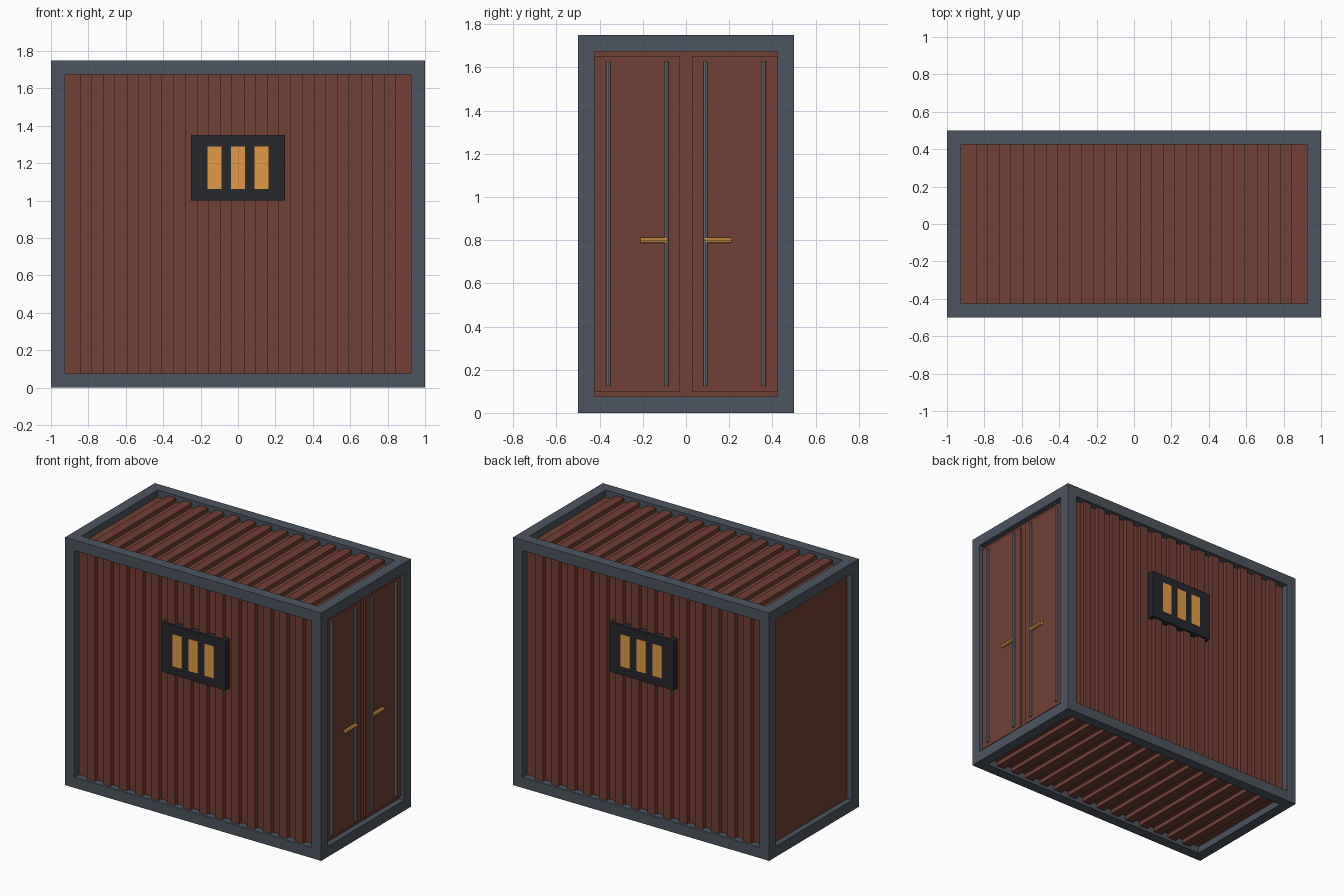
import bpy, bmesh
from mathutils import Matrix, Vector

if "Cube" in bpy.data.objects:
    bpy.data.objects.remove(bpy.data.objects["Cube"])

L, W, H, T = 1.0, 0.5, 1.75, 0.075      # half length, half width, height, beam size


def material(name, rgb):
    m = bpy.data.materials.new(name)
    m.diffuse_color = (*rgb, 1)
    m.use_nodes = True
    m.node_tree.nodes["Principled BSDF"].inputs["Base Color"].default_value = m.diffuse_color
    return m


STEEL = material("frame_steel", (0.075, 0.09, 0.115))
RUST = material("rust_paint", (0.17, 0.05, 0.035))
DARK = material("dark_trim", (0.02, 0.021, 0.027))
AMBER = material("amber", (0.76, 0.33, 0.06))
ROD = material("rod_metal", (0.2, 0.22, 0.24))


def finish(name, bm, mat):
    me = bpy.data.meshes.new(name)
    bm.to_mesh(me)
    bm.free()
    me.materials.append(mat)
    ob = bpy.data.objects.new(name, me)
    bpy.context.collection.objects.link(ob)
    return ob


def boxes(name, spans, mat):
    """One object from boxes given as (x0, x1, y0, y1, z0, z1)."""
    bm = bmesh.new()
    for x0, x1, y0, y1, z0, z1 in spans:
        c = Vector((x0 + x1, y0 + y1, z0 + z1)) / 2
        s = (abs(x1 - x0), abs(y1 - y0), abs(z1 - z0), 1)
        bmesh.ops.create_cube(bm, size=1, matrix=Matrix.Translation(c) @ Matrix.Diagonal(s))
    return finish(name, bm, mat)


def rod(name, a, b, r, mat):
    a, b = Vector(a), Vector(b)
    rot = (b - a).to_track_quat('Z', 'Y').to_matrix().to_4x4()
    bm = bmesh.new()
    bmesh.ops.create_cone(bm, cap_ends=True, segments=8, radius1=r, radius2=r,
                          depth=(b - a).length, matrix=Matrix.Translation((a + b) / 2) @ rot)
    ob = finish(name, bm, mat)
    bpy.ops.object.select_all(action='DESELECT')
    ob.select_set(True)
    bpy.context.view_layer.objects.active = ob
    bpy.ops.object.shade_smooth_by_angle()
    return ob


# outer frame: four posts, four long beams, four end beams
frame = []
zs = ((0, T), (H - T, H))
for y0, y1 in ((-W, -W + T), (W - T, W)):
    for x0, x1 in ((-L, -L + T), (L - T, L)):
        frame.append((x0, x1, y0, y1, T, H - T))
    frame += [(-L, L, y0, y1, z0, z1) for z0, z1 in zs]
for x0, x1 in ((-L, -L + T), (L - T, L)):
    frame += [(x0, x1, -W + T, W - T, z0, z1) for z0, z1 in zs]
boxes("frame", frame, STEEL)

# recessed body with flat ends
D, RIB = 0.05, 0.02                      # groove recess, rib recess
boxes("body", [(-L + 0.04, L - 0.04, -W + D, W - D, D, H - D)], RUST)

# square ribs on both long walls, roof and floor
PITCH, HALF = 0.1252, 0.0313
cols = [(i - 6.5) * PITCH for i in range(14)]
for label, s in (("front", -1), ("back", 1)):
    boxes(label + "_wall_ribs", [(x - HALF, x + HALF, s * (W - D - 0.01), s * (W - RIB), T, H - T)
                                 for x in cols], RUST)
for label, z0, z1 in (("roof", H - D - 0.01, H - RIB), ("floor", RIB, D + 0.01)):
    boxes(label + "_ribs", [(x - HALF, x + HALF, -W + T, W - T, z0, z1) for x in cols], RUST)

# windows on both long walls: dark plate with three amber panes
for label, s in (("front", -1), ("back", 1)):
    boxes(label + "_window_plate", [(-0.25, 0.25, s * (W - D), s * (W - 0.005), 1.0, 1.35)], DARK)
    boxes(label + "_window_panes", [(x - 0.0375, x + 0.0375, s * (W - 0.02), s * (W - 0.001),
                                     1.063, 1.29) for x in (-0.125, 0, 0.125)], AMBER)

# double doors on the right end with lock rods and handles
for label, s in (("left", -1), ("right", 1)):
    boxes(label + "_door", [(L - 0.05, L - 0.025, s * 0.027, s * (W - T), 0.1, 1.65)], RUST)
    for part, y in (("inner", 0.09), ("outer", 0.36)):
        rod(f"{label}_door_{part}_rod", (L - 0.017, s * y, 0.125), (L - 0.017, s * y, 1.627), 0.01, ROD)
    rod(label + "_door_handle", (L - 0.014, s * 0.088, 0.8), (L - 0.014, s * 0.21, 0.8), 0.0135, AMBER)
